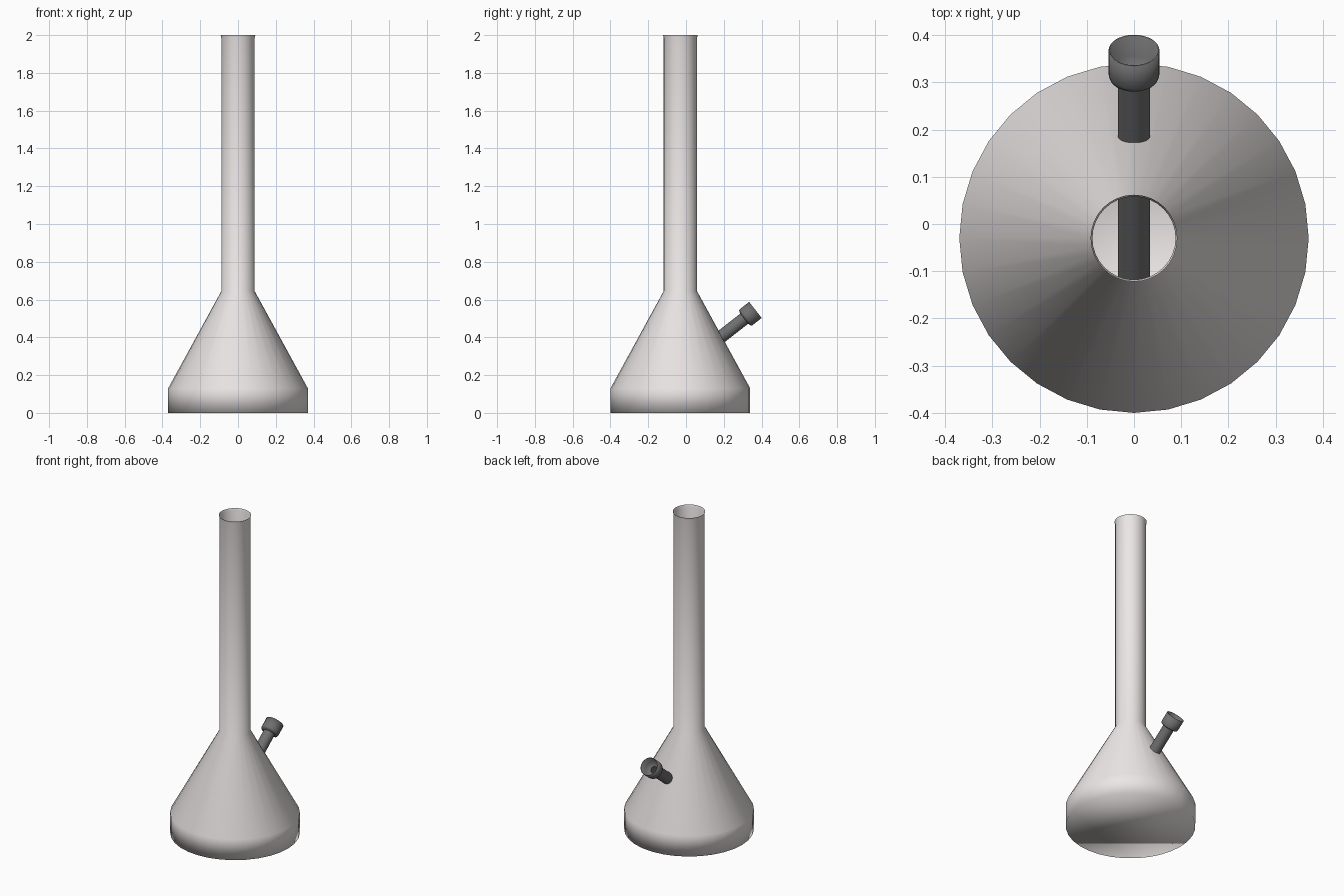
import bpy, bmesh
from math import cos, sin, pi, radians
from mathutils import Matrix, Vector

if "Cube" in bpy.data.objects:
    bpy.data.objects.remove(bpy.data.objects["Cube"])


def material(name, rgb):
    m = bpy.data.materials.new(name)
    m.diffuse_color = (*rgb, 1)
    m.use_nodes = True
    m.node_tree.nodes["Principled BSDF"].inputs["Base Color"].default_value = m.diffuse_color
    return m


def lathe(name, profile, matrix, mat, n=32, cap_start=False, sharp=None):
    """Revolve (radius, height) points around local z."""
    bm = bmesh.new()
    rings = [[bm.verts.new((r * cos(2 * pi * i / n), r * sin(2 * pi * i / n), z))
              for i in range(n)] for r, z in profile]
    for a, b in zip(rings, rings[1:]):
        for i in range(n):
            j = (i + 1) % n
            bm.faces.new((a[i], a[j], b[j], b[i]))
    if cap_start:
        bm.faces.new(rings[0][::-1])
    for f in bm.faces:
        f.smooth = True
    if sharp:
        for e in bm.edges:
            if len(e.link_faces) == 2 and e.calc_face_angle() > radians(sharp):
                e.smooth = False
    bm.transform(matrix)
    me = bpy.data.meshes.new(name)
    bm.to_mesh(me)
    bm.free()
    me.materials.append(mat)
    ob = bpy.data.objects.new(name, me)
    bpy.context.collection.objects.link(ob)
    return ob


glass = material("pale_glass", (0.84, 0.80, 0.79))
dark = material("dark_grey", (0.16, 0.16, 0.16))

# Flask body: closed base, cone, long neck and small flared lip
lathe("flask_body",
      [(0.37, 0), (0.37, 0.13), (0.088, 0.645), (0.088, 1.985), (0.092, 2.0)],
      Matrix.Translation((0, -0.03, 0)), glass, cap_start=True)

# Slanted stem and cup share one axis, measured back from the cup rim
axis = Vector((0, cos(radians(38)), sin(radians(38))))
slant = Matrix.Translation((0, 0.3675, 0.545)) @ axis.to_track_quat('Z', 'Y').to_matrix().to_4x4()

lathe("stem", [(0.034, -0.72), (0.034, -0.07)], slant, dark)
lathe("cup", [(0.034, -0.075), (0.052, -0.07), (0.054, -0.062), (0.054, 0),
              (0.051, 0), (0.051, -0.055), (0.02, -0.066)],
      slant, dark, sharp=40)
